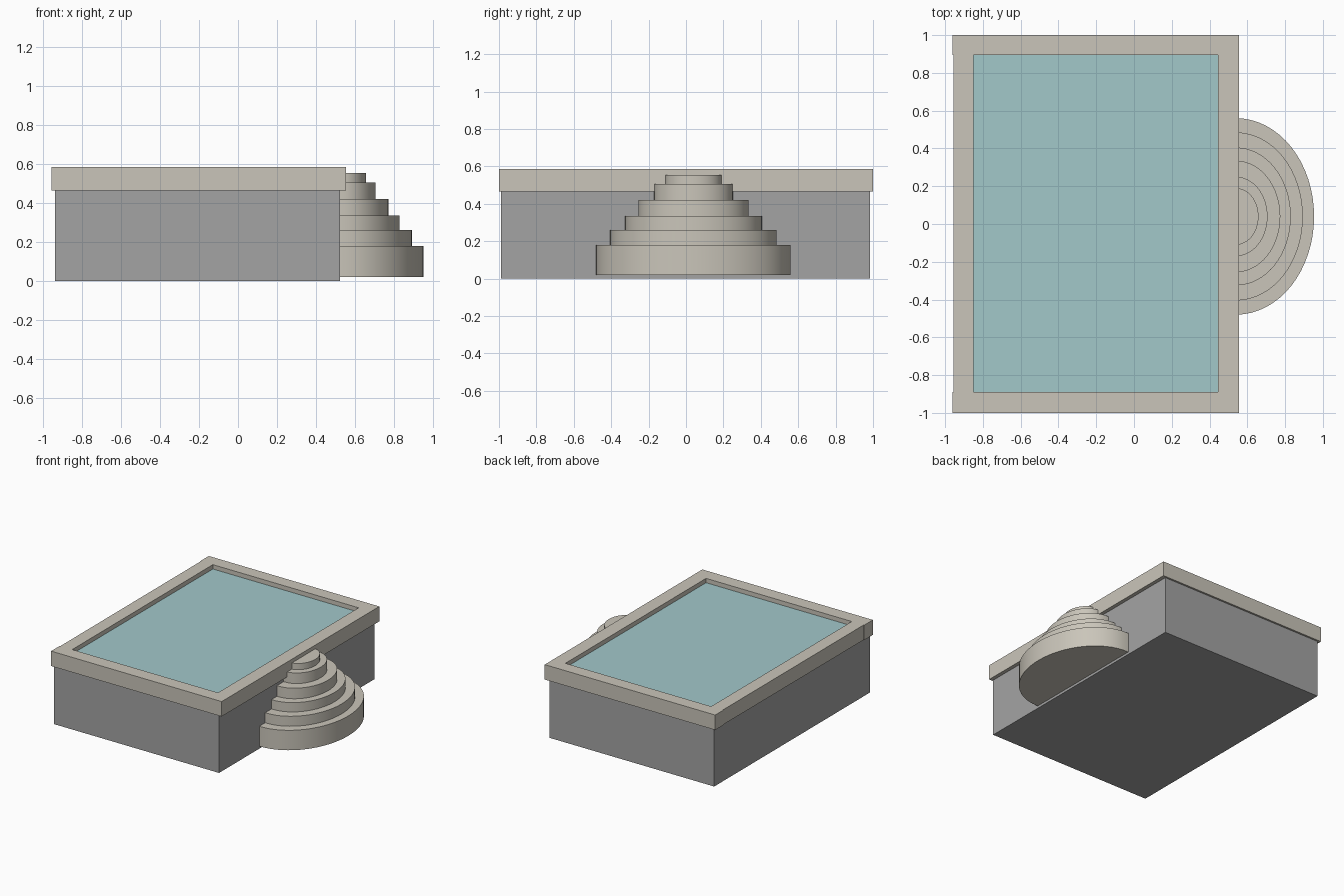
import bpy, bmesh, math

default = bpy.data.objects.get("Cube")
if default:
    bpy.data.objects.remove(default, do_unlink=True)


def material(name, rgb):
    mat = bpy.data.materials.new(name)
    mat.use_nodes = True
    mat.diffuse_color = (*rgb, 1)
    mat.node_tree.nodes["Principled BSDF"].inputs["Base Color"].default_value = (*rgb, 1)
    return mat


stone = material("pale stone", (0.59, 0.56, 0.49))
concrete = material("grey concrete", (0.37, 0.37, 0.37))
aqua = material("pool water", (0.36, 0.58, 0.59))


def prism(name, outline, z0, z1, mat):
    """Extrude a flat outline from z0 up to z1."""
    bm = bmesh.new()
    base = bm.faces.new([bm.verts.new((x, y, z0)) for x, y in outline])
    top = bmesh.ops.extrude_face_region(bm, geom=[base])["geom"]
    verts = [v for v in top if isinstance(v, bmesh.types.BMVert)]
    bmesh.ops.translate(bm, verts=verts, vec=(0, 0, z1 - z0))
    bmesh.ops.recalc_face_normals(bm, faces=bm.faces)
    mesh = bpy.data.meshes.new(name)
    bm.to_mesh(mesh)
    bm.free()
    mesh.materials.append(mat)
    obj = bpy.data.objects.new(name, mesh)
    bpy.context.collection.objects.link(obj)
    return obj


def box(name, x0, x1, y0, y1, z0, z1, mat):
    return prism(name, [(x0, y0), (x1, y0), (x1, y1), (x0, y1)], z0, z1, mat)


# Basin and water
box("basin", -0.94, 0.525, -0.99, 0.985, 0, 0.47, concrete)
box("water", -0.86, 0.45, -0.895, 0.9, 0.47, 0.55, aqua)

# Coping: end bars stand slightly proud of the left-hand long bar
RIM = (0.465, 0.585)
box("coping_front", -0.96, 0.555, -1.0, -0.89, *RIM, stone)
box("coping_back", -0.96, 0.555, 0.895, 1.0, *RIM, stone)
box("coping_outer_side", -0.955, -0.85, -0.89, 0.895, *RIM, stone)
box("coping_step_side", 0.445, 0.555, -0.89, 0.895, *RIM, stone)

# Half-oval entry steps, each tier: half width, top height
CENTRE_X, CENTRE_Y, SQUASH, SEGMENTS = 0.54, 0.04, 0.795, 32
tiers = [(0.52, 0.18), (0.445, 0.26), (0.365, 0.335),
         (0.295, 0.42), (0.21, 0.505), (0.15, 0.555)]
bottom = 0.02
for number, (radius, top) in enumerate(tiers, 1):
    angles = [math.pi * (i / SEGMENTS - 0.5) for i in range(SEGMENTS + 1)]
    outline = [(CENTRE_X + SQUASH * radius * math.cos(a),
                CENTRE_Y + radius * math.sin(a)) for a in angles]
    outline += [(0.52, CENTRE_Y + radius), (0.52, CENTRE_Y - radius)]
    step = prism(f"step_{number}", outline, bottom, top, stone)
    bpy.ops.object.select_all(action="DESELECT")
    step.select_set(True)
    bpy.context.view_layer.objects.active = step
    bpy.ops.object.shade_smooth_by_angle(angle=math.radians(30))
    bottom = top
